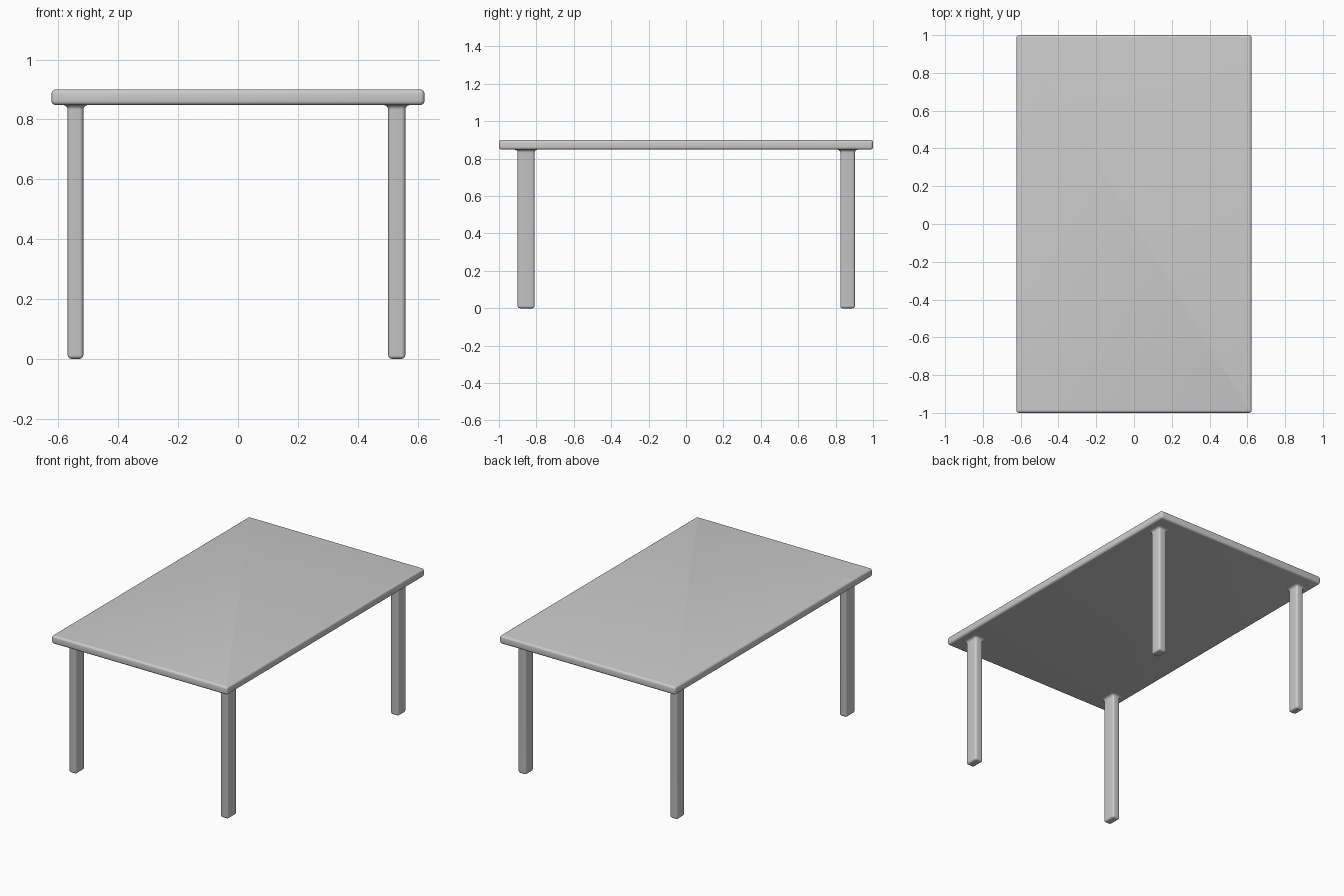
import bpy, bmesh, math

if "Cube" in bpy.data.objects:
    bpy.data.objects.remove(bpy.data.objects["Cube"])

TOP_Z, UNDER_Z = 0.90, 0.848


def finish(name, bm):
    bmesh.ops.recalc_face_normals(bm, faces=bm.faces)
    mesh = bpy.data.meshes.new(name)
    bm.to_mesh(mesh)
    bm.free()
    obj = bpy.data.objects.new(name, mesh)
    bpy.context.collection.objects.link(obj)
    bpy.ops.object.select_all(action='DESELECT')
    obj.select_set(True)
    bpy.context.view_layer.objects.active = obj
    bpy.ops.object.shade_smooth_by_angle(angle=math.radians(40))
    return obj


def rounded_rect(x0, x1, y0, y1, r, steps=4):
    pts = []
    corners = ((x1 - r, y1 - r), (x0 + r, y1 - r), (x0 + r, y0 + r), (x1 - r, y0 + r))
    for i, (cx, cy) in enumerate(corners):
        for k in range(steps + 1):
            a = math.pi / 2 * (i + k / steps)
            pts.append((cx + r * math.cos(a), cy + r * math.sin(a)))
    return pts


def loft(name, bounds, radius, profile):
    """Stack rounded rectangles; profile holds (z, outward offset)."""
    x0, x1, y0, y1 = bounds
    bm = bmesh.new()
    rings = []
    for z, d in profile:
        pts = rounded_rect(x0 - d, x1 + d, y0 - d, y1 + d, max(radius + d, 0.002))
        rings.append([bm.verts.new((x, y, z)) for x, y in pts])
    n = len(rings[0])
    for low, high in zip(rings, rings[1:]):
        for i in range(n):
            j = (i + 1) % n
            bm.faces.new((low[i], low[j], high[j], high[i]))
    bm.faces.new(rings[0])
    bm.faces.new(rings[-1])
    return finish(name, bm)


def arc(r, steps=4):
    """Quarter-round as (height, inset) pairs, from the flat end outward."""
    return [(r * (1 - math.cos(a)), -r * (1 - math.sin(a)))
            for a in (math.pi / 2 * k / steps for k in range(steps + 1))]


# Tabletop: thin slab with rounded rim
rim = arc(0.014)
top_profile = [(UNDER_Z + h, d) for h, d in rim] + [(TOP_Z - h, d) for h, d in reversed(rim)]
loft("tabletop", (-0.623, 0.623, -1.0, 1.0), 0.014, top_profile)

# Legs: rounded feet, straight shaft, small fillet flaring into the underside
flare = 0.016
leg_profile = arc(0.012)
leg_profile += [(UNDER_Z - flare + flare * math.sin(a), flare * (1 - math.cos(a)))
                for a in (math.pi / 2 * k / 4 for k in range(5))]
leg_profile.append((UNDER_Z + 0.005, flare))

for x_name, x0, x1 in (("left", -0.569, -0.517), ("right", 0.502, 0.559)):
    for y_name, y0, y1 in (("front", -0.90, -0.81), ("back", 0.825, 0.903)):
        loft(f"{y_name}_{x_name}_leg", (x0, x1, y0, y1), 0.012, leg_profile)
